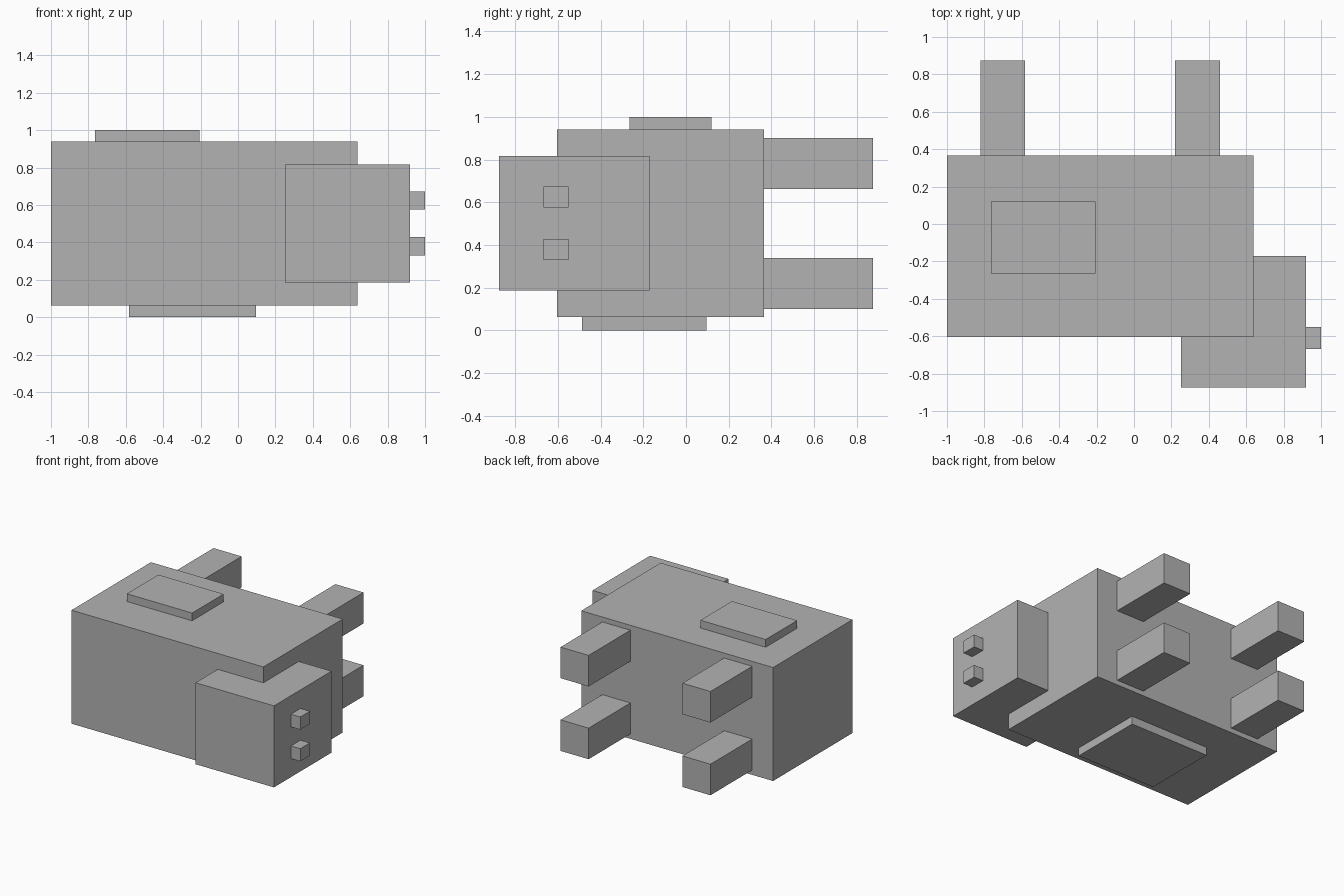
import bpy
import bmesh
from mathutils import Vector

cube = bpy.data.objects.get("Cube")
if cube:
    bpy.data.objects.remove(cube, do_unlink=True)

# Single plain grey for every part
GREY = (0.45, 0.45, 0.45, 1.0)
grey = bpy.data.materials.new("plain_grey")
grey.use_nodes = True
grey.diffuse_color = GREY
bsdf = next(n for n in grey.node_tree.nodes if n.type == 'BSDF_PRINCIPLED')
bsdf.inputs["Base Color"].default_value = GREY


def box(name, x, y, z):
    """Flat-shaded box spanning the (low, high) range on each axis."""
    low, high = (Vector(corner) for corner in zip(x, y, z))
    bm = bmesh.new()
    bmesh.ops.create_cube(bm, size=1)
    bmesh.ops.scale(bm, vec=high - low, verts=bm.verts)
    bmesh.ops.translate(bm, vec=(low + high) / 2, verts=bm.verts)
    mesh = bpy.data.meshes.new(name)
    bm.to_mesh(mesh)
    bm.free()
    mesh.materials.append(grey)
    obj = bpy.data.objects.new(name, mesh)
    bpy.context.collection.objects.link(obj)
    return obj


# Animal lying on its side: head toward +x, legs toward +y
box("body", (-1, 0.64), (-0.605, 0.365), (0.063, 0.94))
box("head", (0.25, 0.92), (-0.875, -0.172), (0.187, 0.817))

# Raised flank plates, upper and lower
box("upper_flank_plate", (-0.765, -0.207), (-0.265, 0.12), (0.94, 1))
box("lower_flank_plate", (-0.583, 0.097), (-0.487, 0.095), (0, 0.063))

# Four legs
for end, x in (("rear", (-0.822, -0.582)), ("front", (0.22, 0.46))):
    for side, z in (("lower", (0.1, 0.34)), ("upper", (0.662, 0.902))):
        box(f"{end}_{side}_leg", x, (0.365, 0.875), z)

# Pair of small blocks on the snout
for side, z in (("lower", (0.33, 0.428)), ("upper", (0.575, 0.673))):
    box(f"{side}_nostril", (0.92, 1), (-0.667, -0.55), z)
